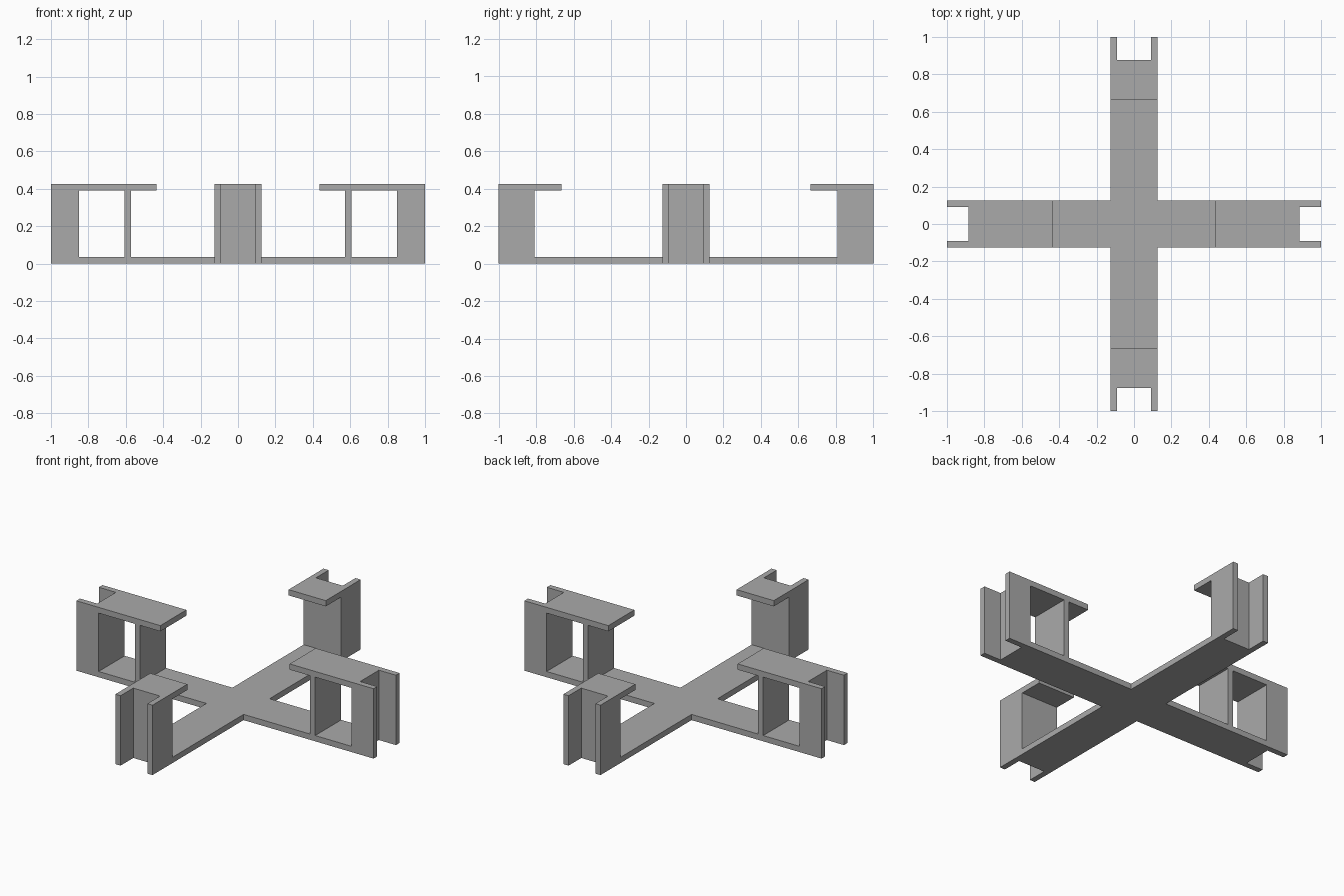
import bpy
import bmesh
from mathutils import Vector

cube = bpy.data.objects.get("Cube")
if cube:
    bpy.data.objects.remove(cube, do_unlink=True)

grey = bpy.data.materials.new("plain grey")
grey.use_nodes = True
colour = (0.4, 0.4, 0.4, 1)
grey.diffuse_color = colour
grey.node_tree.nodes["Principled BSDF"].inputs["Base Color"].default_value = colour

HALF = 0.125    # half width of every arm
WALL = 0.035    # board thickness
HEIGHT = 0.425


def prism(name, outline, z0, z1):
    """Extrude a plan outline from z0 up to z1."""
    bm = bmesh.new()
    face = bm.faces.new([bm.verts.new((x, y, z0)) for x, y in outline])
    top = bmesh.ops.extrude_face_region(bm, geom=[face])["geom"]
    verts = [v for v in top if isinstance(v, bmesh.types.BMVert)]
    bmesh.ops.translate(bm, verts=verts, vec=Vector((0, 0, z1 - z0)))
    bmesh.ops.recalc_face_normals(bm, faces=bm.faces)
    mesh = bpy.data.meshes.new(name)
    bm.to_mesh(mesh)
    bm.free()
    mesh.materials.append(grey)
    obj = bpy.data.objects.new(name, mesh)
    bpy.context.collection.objects.link(obj)
    return obj


def turn(points, direction):
    """Map (distance along arm, sideways) to plan x, y."""
    dx, dy = direction
    return [(a * dx - s * dy, a * dy + s * dx) for a, s in points]


def strip(a0, a1):
    return [(a0, -HALF), (a1, -HALF), (a1, HALF), (a0, HALF)]


# Arms: direction, inner face of post, bottom of end notch, inner end of shelf
X_ARM = (0.85, 0.885, 0.435)
Y_ARM = (0.81, 0.878, 0.665)
arms = {"left": ((1, 0), X_ARM), "right": ((-1, 0), X_ARM),
        "back": ((0, 1), Y_ARM), "front": ((0, -1), Y_ARM)}

cross = []
for side in ("left", "back", "right", "front"):
    direction, (post, notch, shelf) = arms[side]
    # Cross-shaped base outline, one arm at a time
    cross += turn([(HALF, -HALF), (post, -HALF), (post, HALF)], direction)

    # Upright channel with its open side facing outward
    inner = HALF - WALL
    channel = [(post, -HALF), (1, -HALF), (1, -inner), (notch, -inner),
               (notch, inner), (1, inner), (1, HALF), (post, HALF)]
    prism(side + "_end_channel", turn(channel, direction), 0, HEIGHT)

    # Shelf reaching back over the arm
    prism(side + "_top_shelf", turn(strip(shelf, post), direction),
          HEIGHT - WALL, HEIGHT)

    # Support panel under the long shelves
    if direction[0]:
        prism(side + "_support_panel", turn(strip(0.572, 0.607), direction),
              WALL, HEIGHT - WALL)

prism("cross_base", cross, 0, WALL)
